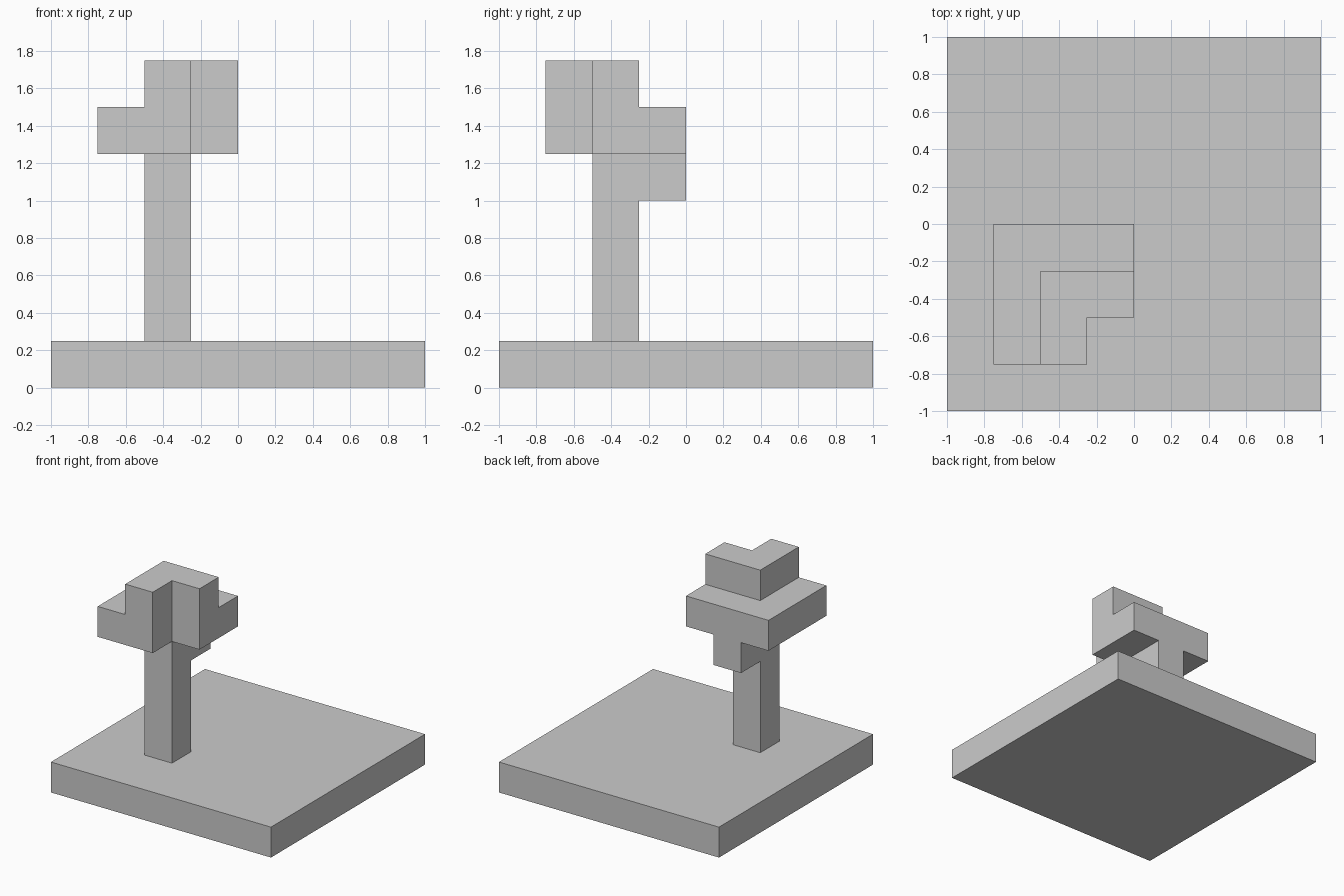
import bpy
import bmesh
from mathutils import Vector

if "Cube" in bpy.data.objects:
    bpy.data.objects.remove(bpy.data.objects["Cube"])

U = 0.25  # every size is a multiple of this block


def prism(name, profile, axis, start, length):
    """Extrude a 2D profile (in blocks) along x or z."""
    bm = bmesh.new()
    if axis == 'x':
        points = [Vector((start, a, b)) for a, b in profile]
        direction = Vector((length, 0, 0))
    else:
        points = [Vector((a, b, start)) for a, b in profile]
        direction = Vector((0, 0, length))
    face = bm.faces.new([bm.verts.new(p * U) for p in points])
    result = bmesh.ops.extrude_face_region(bm, geom=[face], use_keep_orig=True)
    moved = [g for g in result["geom"] if isinstance(g, bmesh.types.BMVert)]
    bmesh.ops.translate(bm, verts=moved, vec=direction * U)
    bmesh.ops.recalc_face_normals(bm, faces=bm.faces)
    mesh = bpy.data.meshes.new(name)
    bm.to_mesh(mesh)
    bm.free()
    obj = bpy.data.objects.new(name, mesh)
    bpy.context.collection.objects.link(obj)
    return obj


def notched_square(left, front, back):
    """Square up to x = 0 with a one-block notch in its front right corner."""
    return [(left, front), (-1, front), (-1, front + 1), (0, front + 1),
            (0, back), (left, back)]


# Ground slab
prism("ground_slab", [(-4, -4), (4, -4), (4, 4), (-4, 4)], 'z', 0, 1)

# Trunk with a short branch to the back, drawn as a side profile (y, z)
prism("trunk", [(-2, 1), (-1, 1), (-1, 4), (0, 4), (0, 5), (-2, 5)], 'x', -2, 1)

# Two stacked leaf layers sharing the notched corner
prism("lower_leaves", notched_square(-3, -3, 0), 'z', 5, 1)
prism("upper_leaves", notched_square(-2, -3, -1), 'z', 6, 1)
